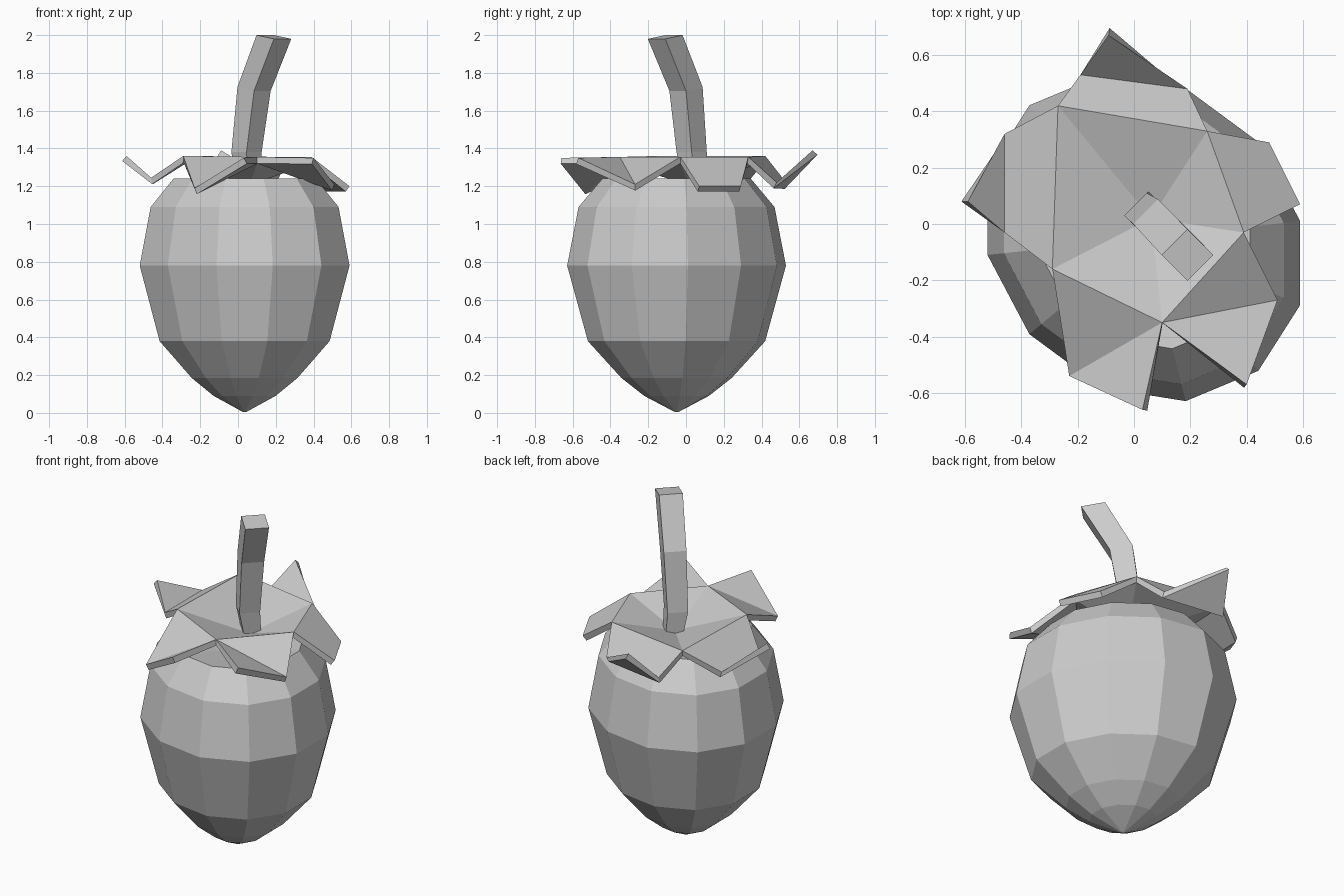
import bpy, bmesh
from math import cos, sin, radians

if "Cube" in bpy.data.objects:
    bpy.data.objects.remove(bpy.data.objects["Cube"])

def make(name, verts, faces, thickness=0):
    me = bpy.data.meshes.new(name)
    me.from_pydata(verts, [], faces)
    bm = bmesh.new()
    bm.from_mesh(me)
    bmesh.ops.recalc_face_normals(bm, faces=bm.faces)
    if thickness and sum(f.normal.z for f in bm.faces) < 0:
        bmesh.ops.reverse_faces(bm, faces=bm.faces)
    bm.to_mesh(me)
    bm.free()
    ob = bpy.data.objects.new(name, me)
    bpy.context.collection.objects.link(ob)
    if thickness:
        mod = ob.modifiers.new("thickness", 'SOLIDIFY')
        mod.thickness = thickness
        mod.offset = -1
    return ob

def loft(name, rings):
    n = len(rings[0])
    verts = [v for r in rings for v in r]
    faces = [(k*n + i, k*n + (i+1) % n, (k+1)*n + (i+1) % n, (k+1)*n + i)
             for k in range(len(rings)-1) for i in range(n)]
    faces += [tuple(range(n)), tuple(range(len(verts)-n, len(verts)))]
    return make(name, verts, faces)

# Berry body: twelve-sided rings, slightly skewed in plan
def ring(r, z):
    pts = []
    for i in range(12):
        a = radians(15 + 30*i)
        dx = r*cos(a)
        pts.append((.035 + dx, -.05 + r*sin(a) - .16*dx, z))
    return pts

profile = [(.01, 0.005), (.17, .09), (.29, .185), (.466, .38), (.575, .78),
           (.515, 1.09), (.39, 1.24), (.15, 1.2)]
loft("berry_body", [ring(r, z) for r, z in profile])

# Leaf cap: dished pentagon with five folded leaves
verts = [(.06, .02, 1.24),
         (-.27, .42, 1.36), (.26, .33, 1.355), (.39, -.03, 1.355),
         (.10, -.35, 1.355), (-.29, -.16, 1.36),
         (-.19, .53, 1.22), (.19, .48, 1.22), (-.09, .67, 1.39),   # back leaf
         (.48, .29, 1.2), (.59, .07, 1.2),                         # right leaf
         (.51, -.27, 1.21), (.40, -.57, 1.35),                     # front right leaf
         (-.23, -.54, 1.19), (.03, -.66, 1.35),                    # front leaf
         (-.46, -.03, 1.245), (-.46, .32, 1.245), (-.59, .08, 1.36)]  # left leaf
faces = [(0, 1 + (i+1) % 5, 1 + i) for i in range(5)]
faces += [(1, 2, 7, 6), (6, 7, 8), (2, 3, 10, 9),
          (3, 4, 11), (4, 12, 11), (4, 5, 13), (4, 13, 14),
          (5, 1, 16, 15), (15, 16, 17)]
make("leaf_cap", verts, faces, .035)

# Bent four-sided stem
path = [(.055, .05, 1.22, .065), (.045, .03, 1.38, .08),
        (.085, 0, 1.715, .088), (.19, -.11, 1.99, .092)]
rings = []
for k, (x, y, z, r) in enumerate(path):
    t = .01 if k > 1 else 0
    rings.append([(x - r, y, z + t), (x, y - r, z - t),
                  (x + r, y, z - t), (x, y + r, z + t)])
loft("stem", rings)
